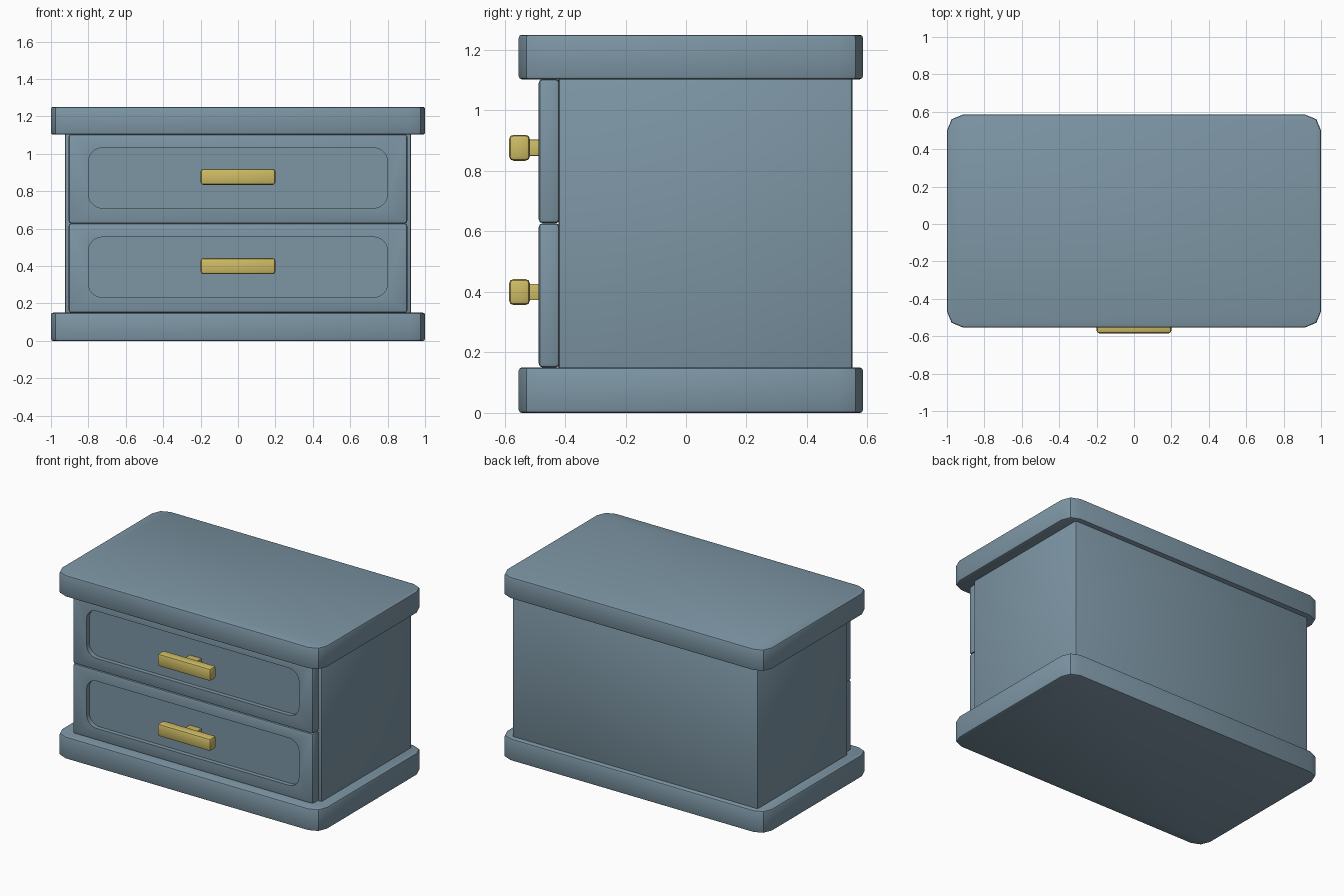
import bpy, bmesh, math
from mathutils import Vector

if "Cube" in bpy.data.objects:
    bpy.data.objects.remove(bpy.data.objects["Cube"])


def material(name, rgb):
    m = bpy.data.materials.new(name)
    m.diffuse_color = (*rgb, 1)
    m.use_nodes = True
    m.node_tree.nodes["Principled BSDF"].inputs["Base Color"].default_value = m.diffuse_color
    return m


BLUE = material("slate blue paint", (0.205, 0.305, 0.375))
GOLD = material("brass", (0.62, 0.50, 0.13))


def box(lo, hi, edge, segs=2, corner=0.0):
    """Box with optional large rounded vertical corners and softened edges."""
    bm = bmesh.new()
    bmesh.ops.create_cube(bm, size=1)
    lo, hi = Vector(lo), Vector(hi)
    for v in bm.verts:
        v.co = Vector([a + (b - a) * (c + 0.5) for a, b, c in zip(lo, hi, v.co)])
    if corner:
        upright = [e for e in bm.edges if abs(e.verts[0].co.z - e.verts[1].co.z) > 1e-4]
        bmesh.ops.bevel(bm, geom=upright, offset=corner, segments=2, profile=0.5,
                        affect='EDGES')
        rims = [e for e in bm.edges if abs(e.verts[0].co.z - e.verts[1].co.z) < 1e-4]
    else:
        rims = bm.edges[:]
    bmesh.ops.bevel(bm, geom=rims, offset=edge, segments=segs, profile=0.5,
                    affect='EDGES')
    return bm


def finish(bm, name, mat):
    bmesh.ops.recalc_face_normals(bm, faces=bm.faces[:])
    me = bpy.data.meshes.new(name)
    bm.to_mesh(me)
    bm.free()
    me.materials.append(mat)
    ob = bpy.data.objects.new(name, me)
    bpy.context.collection.objects.link(ob)
    bpy.ops.object.select_all(action='DESELECT')
    ob.select_set(True)
    bpy.context.view_layer.objects.active = ob
    bpy.ops.object.shade_smooth_by_angle(angle=math.radians(35))
    return ob


def recess(bm, hx, z0, z1, r, depth):
    """Cut a round-cornered sunken panel into the front (-y) face."""
    front = min(bm.faces, key=lambda f: f.calc_center_median().y)
    y = front.calc_center_median().y
    rim = list(front.edges)
    bmesh.ops.delete(bm, geom=[front], context='FACES_ONLY')
    centres = [(hx - r, z1 - r), (r - hx, z1 - r), (r - hx, z0 + r), (hx - r, z0 + r)]
    pts = [(cx + r * math.cos(a), cz + r * math.sin(a))
           for q, (cx, cz) in enumerate(centres)
           for a in [math.pi / 2 * (q + k / 6) for k in range(7)]]
    outer = [bm.verts.new((px, y, pz)) for px, pz in pts]
    inner = [bm.verts.new((px, y + depth, pz)) for px, pz in pts]
    n = len(pts)
    for i in range(n):
        j = (i + 1) % n
        bm.faces.new((outer[i], outer[j], inner[j], inner[i]))
    bm.faces.new(inner)
    loop = [bm.edges.get((outer[i], outer[(i + 1) % n])) for i in range(n)]
    bmesh.ops.triangle_fill(bm, use_beauty=True, edges=rim + loop, normal=(0, -1, 0))


# Base and top slabs, and the case between them
finish(box((-1, -0.553, 0), (1, 0.585, 0.15), 0.01, corner=0.085), "base", BLUE)
finish(box((-1, -0.553, 1.103), (1, 0.585, 1.25), 0.01, corner=0.085), "top", BLUE)
finish(box((-0.925, -0.422, 0.135), (0.925, 0.55, 1.118), 0.012), "case", BLUE)

# Two drawers with sunken panels and brass pulls
for label, z0, z1 in (("lower", 0.15, 0.627), ("upper", 0.627, 1.104)):
    mid = (z0 + z1) / 2 + 0.011
    bm = box((-0.905, -0.487, z0), (0.905, -0.418, z1), 0.013)
    recess(bm, 0.8, mid - 0.17 + 0.003, mid + 0.155, 0.075, 0.03)
    finish(bm, label + "_drawer", BLUE)
    finish(box((-0.2, -0.585, mid - 0.043), (0.2, -0.516, mid + 0.043), 0.015),
           label + "_handle_bar", GOLD)
    finish(box((-0.045, -0.53, mid - 0.027), (0.045, -0.45, mid + 0.027), 0.004),
           label + "_handle_stem", GOLD)
